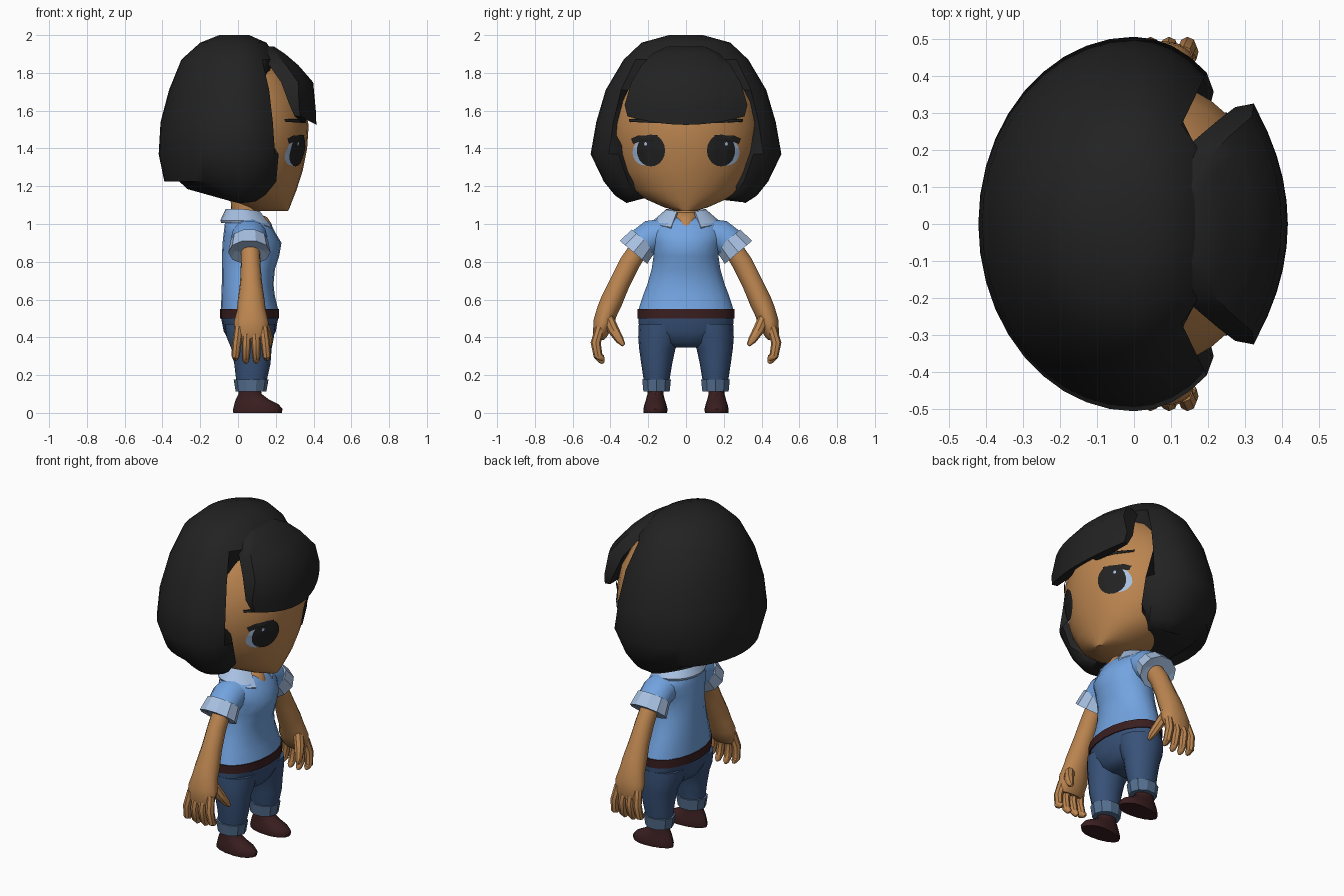
import bpy, bmesh, math
from mathutils import Vector
from mathutils.bvhtree import BVHTree

if "Cube" in bpy.data.objects:
    bpy.data.objects.remove(bpy.data.objects["Cube"])


def material(name, r, g, b):
    m = bpy.data.materials.new(name)
    m.diffuse_color = (r, g, b, 1)
    m.use_nodes = True
    m.node_tree.nodes["Principled BSDF"].inputs["Base Color"].default_value = m.diffuse_color
    return m


BLACK = material("hair black", .016, .016, .016)
SKIN = material("warm skin", .50, .235, .08)
BLUE = material("shirt blue", .17, .37, .75)
PALE = material("pale blue", .39, .53, .76)
NAVY = material("trouser navy", .04, .085, .19)
FOLD = material("turned denim", .09, .16, .28)
BROWN = material("dark brown", .042, .013, .014)


def finish(name, bm, mat, angle=40):
    bmesh.ops.recalc_face_normals(bm, faces=bm.faces)
    me = bpy.data.meshes.new(name)
    bm.to_mesh(me)
    bm.free()
    me.materials.append(mat)
    me.shade_smooth()
    me.set_sharp_from_angle(angle=math.radians(angle))
    ob = bpy.data.objects.new(name, me)
    bpy.context.collection.objects.link(ob)
    return ob


def loft(name, parts, mat, mirror=False, angle=40):
    """Skin each part (a list of rings of points) and cap its ends."""
    bm = bmesh.new()
    for s in ((1, -1) if mirror else (1,)):
        for rings in parts:
            vs = [[bm.verts.new((p[0], p[1] * s, p[2])) for p in r] for r in rings]
            n = len(vs[0])
            for a, b in zip(vs, vs[1:]):
                for i in range(n):
                    j = (i + 1) % n
                    bm.faces.new((a[i], a[j], b[j], b[i]))
            bm.faces.new(vs[0])
            bm.faces.new(vs[-1])
    return finish(name, bm, mat, angle)


def oval(z, w, x0, x1, yc=0, cx=None, n=20):
    """Horizontal oval: half width w in y, reaching from x0 to x1."""
    cx = (x0 + x1) / 2 if cx is None else cx
    pts = []
    for i in range(n):
        t = 2 * math.pi * i / n
        c = math.cos(t)
        pts.append((cx + c * (x1 - cx if c > 0 else cx - x0), yc + w * math.sin(t), z))
    return pts


def tube(path, n=10):
    """Rings along a path of (x, y, z, radius in x, radius across)."""
    P = [Vector(p[:3]) for p in path]
    rings = []
    for i, p in enumerate(path):
        t = (P[min(i + 1, len(P) - 1)] - P[max(i - 1, 0)]).normalized()
        u = (Vector((1, 0, 0)) - t * t.x).normalized()
        v = t.cross(u)
        rings.append([P[i] + u * (p[3] * math.cos(a)) + v * (p[4] * math.sin(a))
                      for a in (2 * math.pi * k / n for k in range(n))])
    return rings


# Head
head = loft("head", [[oval(z, w, x0, x1, 0, cx, 32) for z, w, x0, x1, cx in (
    (1.068, .05, .09, .265, .17), (1.09, .12, .05, .275, .13), (1.13, .21, -.05, .29, .08),
    (1.18, .285, -.15, .31, .04), (1.28, .36, -.25, .342, 0), (1.4, .395, -.3, .366, 0),
    (1.52, .40, -.3, .374, 0), (1.65, .37, -.3, .35, 0), (1.78, .29, -.2, .28, 0),
    (1.88, .18, -.1, .18, 0))]], SKIN)

# Bob of hair with a front opening recessed around the face
rings = []
for z, w, xb, clip, opening, hang in (
        (1.11, .315, .27, .20, .27, 1), (1.15, .375, .33, .24, .27, 1),
        (1.225, .435, .39, .25, .28, 0), (1.37, .505, .42, .215, .33, 0),
        (1.54, .475, .41, .22, .345, 0), (1.71, .425, .365, .24, .31, 0),
        (1.87, .33, .30, .215, 0, 0), (1.96, .235, .2, .15, 0, 0), (2.0, .09, .1, .1, 0, 0)):
    ring = []
    for x, y, _ in oval(z, w, -xb, .66 * w, 0, 0, 40):
        x = min(x, clip - (.12 if abs(y) < opening else 0))
        lift = max(.085 * max(0, 1 - abs(y) / .32), -.28 * x) if hang else 0
        ring.append((x, y, z + lift))
    rings.append(ring)
loft("bobbed_hair", [rings], BLACK)

# Fringe: curved slab over the forehead
rings = []
for z, x, w, t, edge in ((1.525, .415, .31, .06, .045), (1.60, .412, .325, .08, .03),
                         (1.75, .398, .29, .12, 0), (1.84, .32, .235, .12, 0),
                         (1.90, .25, .18, .12, 0), (1.94, .19, .10, .1, 0)):
    arc = [-1 + i / 5 for i in range(11)]
    bend = .085 * w / .31
    outer = [(x - bend * k * k, w * k, z + edge * k * k) for k in arc]
    inner = [(x - t - (bend - .03) * k * k, w * .97 * k, z + edge * k * k) for k in reversed(arc)]
    rings.append(outer + inner)
loft("fringe", [rings], BLACK)

# Eyes and brows: thin plates laid on the face
tree = BVHTree.FromObject(head, bpy.context.evaluated_depsgraph_get())


def face_plate(name, outline, mat, lift):
    bm = bmesh.new()
    cy = sum(p[0] for p in outline) / len(outline)
    cz = sum(p[1] for p in outline) / len(outline)
    n = len(outline)
    for s in (1, -1):
        def vert(y, z):
            hit = tree.ray_cast(Vector((1, y * s, z)), Vector((-1, 0, 0)))
            return bm.verts.new(hit[0] + hit[1] * lift)
        rows = [[vert(cy + (y - cy) * k, cz + (z - cz) * k) for y, z in outline]
                for k in (.25, .5, .75, 1)]
        caps = [bm.faces.new(rows[0])]
        for a, b in zip(rows, rows[1:]):
            for i in range(n):
                j = (i + 1) % n
                caps.append(bm.faces.new((a[i], a[j], b[j], b[i])))
        for f in caps:
            f.normal_update()
            if f.normal.x < 0:
                f.normal_flip()
    me = bpy.data.meshes.new(name)
    bm.to_mesh(me)
    bm.free()
    me.materials.append(mat)
    bpy.context.collection.objects.link(bpy.data.objects.new(name, me))


def disc(cy, cz, ry, rz, n=20):
    return [(cy + ry * math.cos(2 * math.pi * i / n), cz + rz * math.sin(2 * math.pi * i / n))
            for i in range(n)]


face_plate("eye_whites", disc(.213, 1.38, .068, .07), PALE, .003)
face_plate("irises", disc(.183, 1.39, .074, .084), BLACK, .006)
face_plate("eye_glints", disc(.21, 1.425, .008, .01, 8), PALE, .009)
face_plate("lashes", [(.285, 1.452), (.25, 1.468), (.15, 1.473), (.15, 1.44), (.24, 1.436), (.275, 1.425)],
           BLACK, .008)
face_plate("brows", [(.295, 1.555), (.22, 1.555), (.14, 1.555), (.14, 1.533), (.22, 1.535), (.295, 1.54)],
           BLACK, .008)

# Neck and open neckline
loft("neck", [[oval(*r) for r in ((.965, .03, 0, .185), (1.0, .055, 0, .178), (1.035, .07, -.02, .155),
                                  (1.06, .065, -.035, .10), (1.14, .065, -.04, .09))]], SKIN)

# Shirt body
loft("shirt", [[oval(*r) for r in (
    (.545, .252, -.09, .213), (.62, .228, -.088, .195), (.68, .205, -.086, .188), (.76, .182, -.085, .195),
    (.83, .172, -.085, .218), (.90, .185, -.082, .23), (.95, .205, -.076, .20), (1.0, .185, -.07, .175),
    (1.03, .13, -.06, .145), (1.045, .08, -.04, .09))]], BLUE)

# Collar: sloping band with a gap at the front
sections = []
for i in range(19):
    a = math.radians(27 + i * 17)
    c, s = math.cos(a), math.sin(a)
    dip = .04 * max(0, c)
    lo = Vector((.05 + .138 * c, .168 * s, 1.005 - dip))
    hi = Vector((.03 + .09 * c, .098 * s, 1.065 - dip * .3))
    thick = Vector((c * .006, s * .006, .014))
    sections.append([lo, hi, hi + thick, lo + thick])
loft("collar", [sections], PALE)

# Sleeves and turned sleeve cuffs
loft("sleeves", [tube([(.06, .11, .945, .09, .085), (.06, .18, .935, .095, .09),
                       (.06, .25, .885, .09, .085)], 14)], BLUE, True)
loft("sleeve_cuffs", [tube([(.06, .222, .917, .098, .088), (.06, .278, .85, .112, .10),
                            (.06, .27, .86, .08, .07)], 10)], PALE, True, 25)

# Arms and hands
arm = tube([(.065, .23, .90, .05, .05), (.067, .30, .79, .052, .056), (.069, .35, .69, .058, .056),
            (.07, .395, .59, .072, .06), (.07, .415, .545, .076, .058), (.07, .437, .48, .092, .055),
            (.07, .455, .415, .085, .04), (.07, .46, .39, .07, .025)], 14)
fingers = [arm]
for k in range(4):
    x = .005 + k * .043
    spread = (k - 1.5) * .012
    tip = .255 + .016 * abs(k - 1.5)
    fingers.append(tube([(x, .455, .45, .024, .026), (x + spread * .6, .478, .37, .024, .027),
                         (x + spread, .465, .30, .022, .024), (x + spread, .445, tip + .012, .017, .018),
                         (x + spread, .437, tip, .006, .007)], 8))
fingers.append(tube([(.11, .42, .52, .03, .03), (.145, .385, .44, .028, .03),
                     (.165, .35, .385, .022, .022), (.172, .33, .358, .008, .01)], 8))
loft("arms_and_hands", fingers, SKIN, True)

# Belt, hips and trouser legs
loft("belt", [[oval(*r) for r in ((.50, .257, -.094, .218), (.55, .257, -.094, .218))]], BROWN)
loft("trouser_hips", [[oval(*r) for r in (
    (.345, .08, .0, .13), (.37, .17, -.04, .17), (.43, .248, -.075, .20), (.505, .252, -.09, .213))]], NAVY)
loft("trouser_legs", [[oval(z, w, x0, x1, yc, None, 16) for z, w, x0, x1, yc in (
    (.47, .118, -.07, .195, .132), (.40, .113, -.06, .19, .14), (.34, .096, -.035, .178, .152),
    (.26, .082, -.02, .172, .155), (.16, .066, -.008, .15, .156))]], NAVY, True)
loft("trouser_cuffs", [[oval(z, w, x0, x1, .156, None, 10) for z, w, x0, x1 in (
    (.112, .073, -.012, .15), (.178, .08, -.023, .162))]], FOLD, True, 25)

# Shoes
loft("shoes", [[oval(z, w, x0, x1, .162, cx, 16) for z, w, x0, x1, cx in (
    (0, .062, -.025, .232, .13), (.02, .064, -.026, .236, .13), (.045, .058, -.02, .215, .12),
    (.07, .05, -.012, .165, .09), (.10, .042, .003, .125, .06), (.13, .042, .005, .12, .06))]], BROWN, True)
